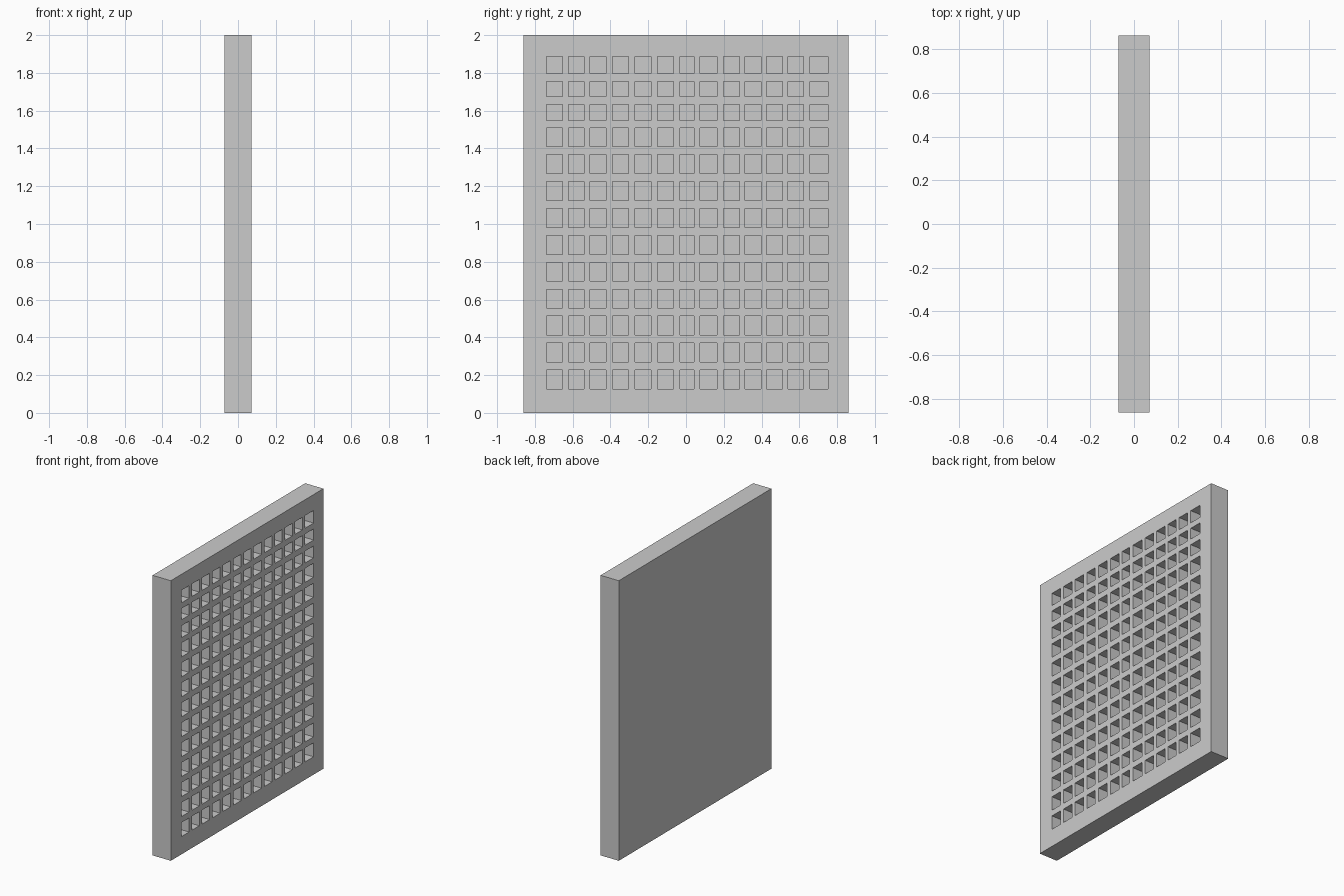
import bpy
import bmesh

# Remove the default cube
default_cube = bpy.data.objects.get("Cube")
if default_cube:
    bpy.data.objects.remove(default_cube, do_unlink=True)

HALF_THICKNESS = 0.072
HALF_WIDTH = 0.861
HEIGHT = 2.0
POCKET_DEPTH = 0.105

# Pocket centres and sizes; the pitch and opening vary slightly
column_centres = [-0.697, -0.581, -0.465, -0.346, -0.228, -0.109, 0.005,
                  0.119, 0.24, 0.354, 0.468, 0.581, 0.703]
column_widths = [0.084] * len(column_centres)
column_widths[6], column_widths[7], column_widths[-1] = 0.075, 0.09, 0.095

row_centres = [0.177 + 0.1425 * i for i in range(10)] + [1.59, 1.715, 1.841]
row_heights = [0.1] * 10 + [0.085, 0.08, 0.09]


def grid_lines(start, centres, sizes, end):
    """Outer border plus both edges of every pocket, in order."""
    lines = [start]
    for centre, size in zip(centres, sizes):
        lines += [centre - size / 2, centre + size / 2]
    return lines + [end]


def make_material(name, colour):
    material = bpy.data.materials.new(name)
    material.use_nodes = True
    material.diffuse_color = colour
    shader = material.node_tree.nodes["Principled BSDF"]
    shader.inputs["Base Color"].default_value = colour
    return material


def build_panel():
    ys = grid_lines(-HALF_WIDTH, column_centres, column_widths, HALF_WIDTH)
    zs = grid_lines(0, row_centres, row_heights, HEIGHT)
    bm = bmesh.new()

    # Lattice face, with every odd cell marked as a pocket
    verts = [[bm.verts.new((HALF_THICKNESS, y, z)) for z in zs] for y in ys]
    pockets = []
    for i in range(len(ys) - 1):
        for j in range(len(zs) - 1):
            face = bm.faces.new((verts[i][j], verts[i + 1][j],
                                 verts[i + 1][j + 1], verts[i][j + 1]))
            if i % 2 and j % 2:
                pockets.append(face)

    # Slab rim and plain back
    rim = [e for e in bm.edges if e.is_boundary]
    extruded = bmesh.ops.extrude_edge_only(bm, edges=rim)["geom"]
    back_verts = [g for g in extruded if isinstance(g, bmesh.types.BMVert)]
    bmesh.ops.translate(bm, verts=back_verts, vec=(-2 * HALF_THICKNESS, 0, 0))
    back_edges = [e for e in bm.edges if e.is_boundary]
    bmesh.ops.contextual_create(bm, geom=back_edges)

    # Sink the pockets
    floors = bmesh.ops.extrude_discrete_faces(bm, faces=pockets)["faces"]
    floor_verts = list({v for f in floors for v in f.verts})
    bmesh.ops.translate(bm, verts=floor_verts, vec=(-POCKET_DEPTH, 0, 0))

    bmesh.ops.recalc_face_normals(bm, faces=bm.faces)
    mesh = bpy.data.meshes.new("pocketed_panel")
    bm.to_mesh(mesh)
    bm.free()
    panel = bpy.data.objects.new("pocketed_panel", mesh)
    bpy.context.collection.objects.link(panel)
    return panel


panel = build_panel()
panel.data.materials.append(make_material("light grey", (0.6, 0.6, 0.6, 1)))
